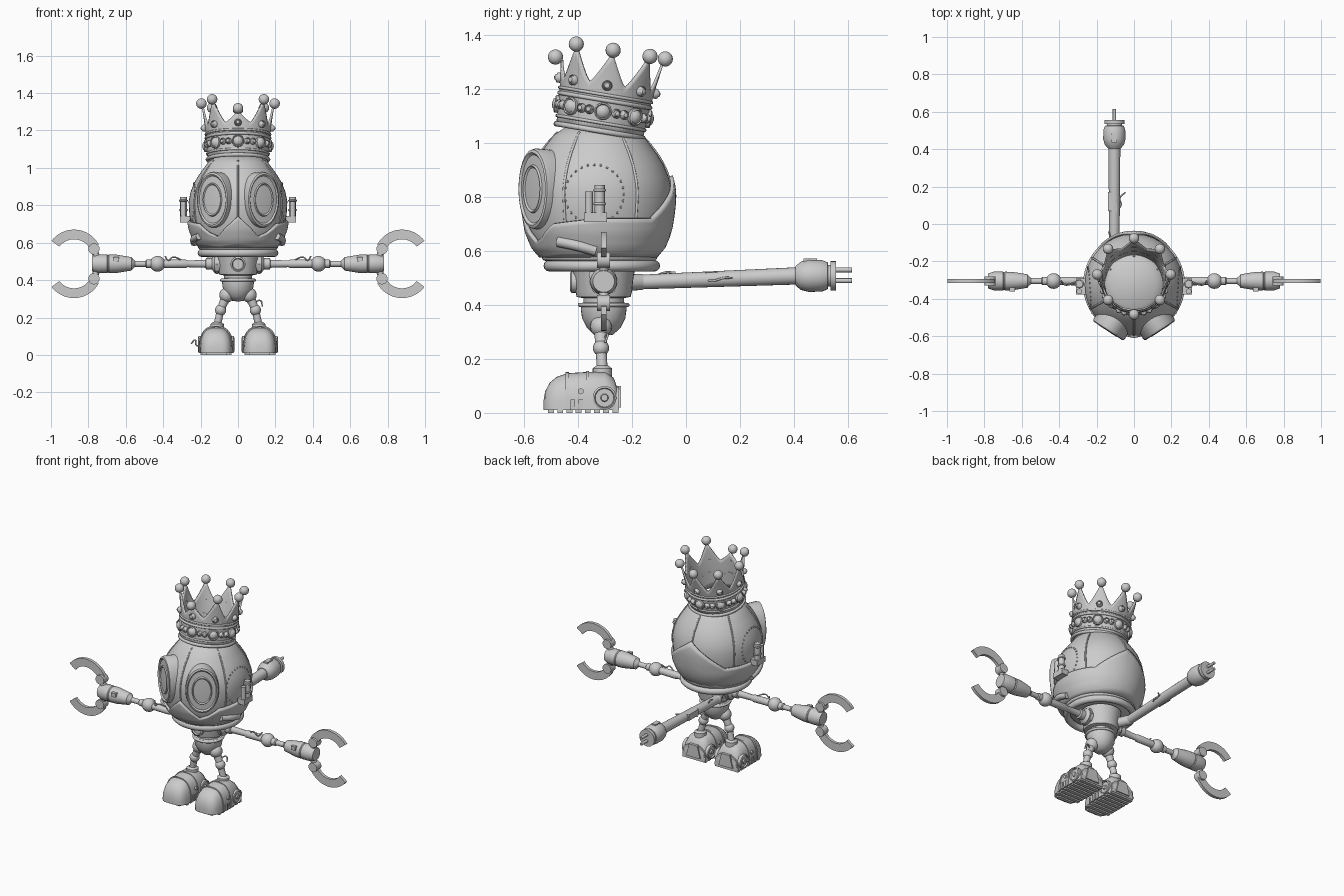
import bpy, bmesh
from math import sin, cos, pi, radians, sqrt
from mathutils import Vector, Matrix

cube = bpy.data.objects.get("Cube")
if cube:
    bpy.data.objects.remove(cube)

grey = bpy.data.materials.new("plain grey")
grey.use_nodes = True
grey.diffuse_color = (.6, .6, .6, 1)
grey.node_tree.nodes["Principled BSDF"].inputs["Base Color"].default_value = (.6, .6, .6, 1)
I = Matrix.Identity(4)


def skin(name, rows, caps=False, M=I, thick=0):
    """Skin closed loops of points into one surface."""
    bm = bmesh.new()
    rings = [[bm.verts.new(M @ Vector(p)) for p in row] for row in rows]
    n = len(rings[0])
    for a, b in zip(rings, rings[1:]):
        for i in range(n):
            j = (i + 1) % n
            bm.faces.new((a[i], a[j], b[j], b[i]))
    if caps:
        bm.faces.new(rings[0])
        bm.faces.new(rings[-1])
    bmesh.ops.remove_doubles(bm, verts=bm.verts, dist=1e-5)
    bmesh.ops.recalc_face_normals(bm, faces=bm.faces)
    mesh = bpy.data.meshes.new(name)
    bm.to_mesh(mesh)
    bm.free()
    mesh.materials.append(grey)
    mesh.shade_smooth()
    mesh.set_sharp_from_angle(angle=radians(38))
    ob = bpy.data.objects.new(name, mesh)
    bpy.context.collection.objects.link(ob)
    if thick:
        mod = ob.modifiers.new("Thickness", "SOLIDIFY")
        mod.thickness = thick
    return ob


def lathe(name, profile, M=I, n=32):
    return skin(name, [[(r * cos(2 * pi * i / n), r * sin(2 * pi * i / n), z) for i in range(n)]
                       for r, z in profile], M=M)


def aim(p, d):
    return Matrix.Translation(p) @ Vector(d).to_track_quat('Z', 'Y').to_matrix().to_4x4()


def rod(name, p, q, r, r2=None, n=20):
    d = Vector(q) - Vector(p)
    r2 = r if r2 is None else r2
    return lathe(name, [(0, 0), (r, 0), (r2, d.length), (0, d.length)], aim(p, d), n)


def ball(name, c, r, M=I, n=16):
    prof = [(r * sin(pi * i / n), -r * cos(pi * i / n)) for i in range(n + 1)]
    return lathe(name, prof, M @ Matrix.Translation(c), n)


def ring(name, R, r, M, n=48):
    prof = [(R + r * cos(pi * i / 6), r * sin(pi * i / 6)) for i in range(13)]
    return lathe(name, prof, M, n)


def block(name, c, size):
    x, y, z = (v / 2 for v in size)
    rows = [[(-x, -y, h), (x, -y, h), (x, y, h), (-x, y, h)] for h in (-z, z)]
    return skin(name, rows, True, Matrix.Translation(c))


def wire(name, pts, r=.004):
    cu = bpy.data.curves.new(name, 'CURVE')
    cu.dimensions = '3D'
    cu.bevel_depth, cu.bevel_resolution, cu.use_fill_caps = r, 2, True
    sp = cu.splines.new('BEZIER')
    sp.bezier_points.add(len(pts) - 1)
    for b, p in zip(sp.bezier_points, pts):
        b.co = p
        b.handle_left_type = b.handle_right_type = 'AUTO'
    cu.materials.append(grey)
    ob = bpy.data.objects.new(name, cu)
    bpy.context.collection.objects.link(ob)


def lerp(table, t):
    for (a, u), (b, v) in zip(table, table[1:]):
        if t <= b:
            return u + (v - u) * max(t - a, 0) / (b - a)
    return table[-1][1]


# Head: a lathed helmet, slightly narrower in x
HY = -.325
head = [(.55, 0), (.56, .13), (.575, .2), (.61, .23), (.67, .255), (.75, .268), (.82, .272), (.87, .262),
        (.92, .242), (.96, .217), (.99, .195), (1.03, .165), (1.06, .12), (1.07, 0)]
HM = Matrix.Translation((0, HY, 0)) @ Matrix.Diagonal((.97, 1, 1, 1))
lathe("head", [(r, z) for z, r in head], HM, 48)


def on_head(deg, z, out=0):
    a, r = radians(deg), lerp(head, z) + out
    return (r * sin(a) * .97, HY - r * cos(a), z)


for deg in (0, 62, 122, 180, 238, 298):
    wire("head_seam", [on_head(deg, .6 + i * .055) for i in range(9)], .005)

# Lower helmet shell, with a beak in front and a high point behind
brim = [(0, .74), (12, .69), (26, .63), (38, .65), (52, .70), (90, .72), (135, .72), (180, .88)]
shell = []
for k in range(9):
    row = []
    for i in range(96):
        deg = i * 3.75
        top = lerp(brim, min(deg, 360 - deg))
        row.append(on_head(deg, .575 + (top - .575) * k / 8, .018))
    shell.append(row)
skin("jaw_shell", shell, thick=.014)

# Eyes, ears and side plates
for s in (-1, 1):
    n = Vector((s * .545, -.84, 0)).normalized()
    up = Vector((0, 0, 1))
    side = up.cross(n)
    E = Matrix((side * .1, up * .15, n)).transposed().to_4x4()
    E = Matrix.Translation((s * .13, -.556, .83)) @ E
    lathe("eye", [(.95, -.1), (1, 0), (.97, .014), (.9, .018), (.84, .01), (.6, .012), (.57, .02),
                  (.52, .014), (0, .018)], E, 40)

    for i in range(28):
        y, z = -.34 + .11 * cos(pi * i / 14), .81 + .11 * sin(pi * i / 14)
        x = .97 * sqrt(lerp(head, z) ** 2 - (y - HY) ** 2)
        ball("side_rivet", (s * x, y, z), .005, n=6)
    block("ear_base", (s * .285, -.335, .725), (.05, .085, .035))
    rod("ear_valve_short", (s * .292, -.36, .73), (s * .292, -.36, .82), .015)
    rod("ear_valve_tall", (s * .292, -.32, .73), (s * .292, -.32, .845), .019)
    for z in (.775, .825):
        ring("ear_valve_ring", .019, .005, Matrix.Translation((s * .292, -.32, z)), 20)
    wire("jaw_vent", [on_head(s * a, z, .02) for a, z in ((55, .635), (72, .62), (88, .60))], .02)

# Crown, tilted backwards
C = Matrix.Translation((0, -.32, 1.045)) @ Matrix.Rotation(radians(-9.5), 4, 'X')
flare = [(0, .163), (.12, .171), (.2, .18), (.31, .197)]


def spike(a):
    """Height of the crown edge; a = 0 at the front."""
    t = (a / (pi / 4)) % 1
    peak = abs(2 * t - 1) ** 1.3
    front = .06 if min(a, 2 * pi - a) < pi / 8 else 0
    return .175 + (.12 - front) * peak


def on_crown(a, z, out=0):
    r = lerp(flare, z) + out
    return (r * sin(a), -r * cos(a), z)


N = 96
skin("crown", [[on_crown(2 * pi * i / N, spike(2 * pi * i / N) * k / 8) for i in range(N)]
               for k in range(9)], M=C, thick=.01)
for z, r in ((.0, .01), (.03, .006), (.115, .008), (.135, .006)):
    ring("crown_trim", lerp(flare, z), r, C @ Matrix.Translation((0, 0, z)))


def gem(name, a, z, r):
    p = Vector(on_crown(a, z))
    G = C @ aim(p, (sin(a), -cos(a), 0))
    lathe(name, [(r, -.01), (r, .01), (r * .85, .014), (r * .75, .01), (r * .5, .02), (0, .024)], G, 16)


for i in range(8):
    a = i * pi / 4
    drop = .06 if i == 0 else 0
    ball("crown_ball", on_crown(a, .303 - drop, .02 if drop else 0), .028, C)
    gem("spike_gem", a, .17, .019)
    gem("band_gem", a, .073, .033)
    for d in (-1, 1):
        gem("small_band_gem", a + d * .3, .073, .017)

# Collar, chest and pelvis
T = Matrix.Translation((0, -.305, 0))
ring("neck_collar", .195, .021, Matrix.Translation((0, -.312, .545)))
ring("upper_collar", .2, .014, Matrix.Translation((0, -.32, .577)))
lathe("torso", [(0, .285), (.035, .29), (.062, .315), (.08, .35), (.085, .385), (.085, .405), (.075, .41),
                (.075, .425), (.1, .43), (.105, .45), (.11, .5), (.12, .55), (0, .55)], T)
ring("waist_band", .088, .008, Matrix.Translation((0, -.305, .4)))
lathe("chest_port", [(.04, 0), (.04, .035), (.032, .04), (.028, .03), (0, .03)],
      aim((0, -.39, .485), (0, -1, 0)), 24)

# Arms and claws
AZ, AY = .487, -.305
arm = [(0, .08), (.048, .08), (.048, .125), (.03, .14), (.03, .17), (.021, .175), (.018, .27), (.023, .28),
       (.022, .39), (.022, .49), (.016, .495), (.016, .55), (.024, .56), (.036, .57), (.049, .65),
       (.05, .69), (.046, .695), (.05, .7), (.05, .75), (.04, .78), (0, .78)]
for s in (-1, 1):
    lathe("arm", arm, aim((0, AY, AZ), (s, 0, 0)), 24)
    lathe("shoulder_cap", [(.03, .1), (.055, .105), (.055, .12), (.03, .125)],
          aim((0, AY, AZ), (s, 0, 0)), 8)
    ball("elbow", (s * .43, AY, AZ), .042)
    block("forearm_latch", (s * .65, AY - .045, AZ + .025), (.03, .02, .025))
    wire("arm_wire", [(s * .3, AY, AZ + .02), (s * .35, AY - .02, AZ + .035), (s * .37, AY - .02, AZ + .02),
                      (s * .39, AY, AZ + .04)])
    for v in (-1, 1):
        rod("claw_hub", (s * .77, AY - .024, AZ + v * .08), (s * .77, AY + .024, AZ + v * .08), .03)
        rod("claw_link", (s * .75, AY, AZ + v * .02), (s * .77, AY, AZ + v * .08), .018)
        rows = []
        for i in range(21):
            a = radians(37 + 115 * i / 20)
            rows.append([(s * (.877 + r * cos(a)), AY + t, AZ + v * (.033 + r * sin(a)))
                         for r, t in ((.098, -.01), (.15, -.01), (.15, .01), (.098, .01))])
        skin("claw", rows, True)

# Rear cable arm ending in a plug
PX = -.105
rod("tail_root", (-.05, -.27, .48), (PX, -.17, .485), .03)
ball("tail_joint", (PX, -.17, .485), .03)
rod("tail_arm", (PX, -.17, .485), (PX, .42, .508), .027, .032)
lathe("plug", [(0, 0), (.035, 0), (.052, .02), (.06, .05), (.058, .1), (.05, .12), (.04, .122), (.04, .13),
               (.054, .13), (.054, .15), (0, .15)], aim((PX, .405, .508), (0, 1, 0)))
block("plug_clip", (PX, .46, .565), (.03, .05, .015))
for v in (-1, 1):
    rod("plug_prong", (PX, .55, .51 + v * .02), (PX, .615, .51 + v * .02), .009, n=12)
block("tail_patch", (PX - .01, .12, .502), (.05, .1, .04))
wire("tail_wire", [(PX, .06, .5), (PX + .035, .1, .49), (PX + .03, .14, .5), (PX + .06, .17, .5)])
wire("tail_wire", [(PX, -.14, .49), (PX - .02, -.08, .52), (PX - .03, -.04, .52)])

# Legs and boots
boot = [(-.528, .035, .045), (-.522, .058, .08), (-.505, .074, .112), (-.48, .083, .133), (-.44, .088, .147),
        (-.36, .09, .152), (-.30, .089, .153), (-.268, .084, .13), (-.248, .078, .075)]


def arch(x, y, w, h):
    pts = [(cos(pi * i / 20), sin(pi * i / 20)) for i in range(21)]
    return [(x + w * (1 if c > 0 else -1) * abs(c) ** .75, y, .01 + (h - .01) * abs(t) ** .75) for c, t in pts]


for s in (-1, 1):
    hip, knee, ankle = (s * .06, -.315, .32), (s * .093, -.315, .24), (s * .112, -.31, .155)
    ball("hip_joint", hip, .04)
    rod("thigh", hip, knee, .027, .02)
    ball("knee_joint", knee, .03)
    rod("shin", knee, ankle, .02)
    lathe("ankle_cuff", [(.036, -.02), (.036, .01), (.022, .02)], Matrix.Translation(ankle), 20)
    fx = s * .117
    skin("boot", [arch(fx, *b) for b in boot], True)
    for y in (-.44, -.365, -.255):
        w, h = lerp([(b[0], b[1]) for b in boot], y), lerp([(b[0], b[2]) for b in boot], y)
        skin("boot_strap", [arch(fx, y + d, w + .004, h + .004) for d in (-.006, .006)], True)
    for i in range(8):
        block("boot_tread", (fx, -.5 + i * .034, .01), (.11 if i == 0 else .165, .022, .02))
    for d in (-1, 1):
        lathe("boot_wheel", [(.044, 0), (.044, .02), (.037, .024), (.034, .016), (.015, .016), (.012, .024),
                             (0, .024)], aim((fx + d * .073, -.302, .056), (d, 0, 0)), 24)
        for y in (-.42, -.39):
            block("boot_fin", (fx + d * .088, y, .03), (.012, .016, .04))
        rod("boot_button", (fx + d * .07, -.39, .08), (fx + d * .092, -.39, .08), .011)
    skin("heel_plate", [[(fx + p * .05, y, z) for p, z in ((-1, .02), (1, .02), (.6, .1), (-.6, .1))]
                        for y in (-.275, -.24)], True)
wire("boot_wire", [(-.2, -.31, .06), (-.22, -.33, .05), (-.23, -.31, .08), (-.25, -.3, .06)])
wire("leg_wire", [(.09, -.3, .28), (.12, -.29, .29), (.13, -.3, .26)])
